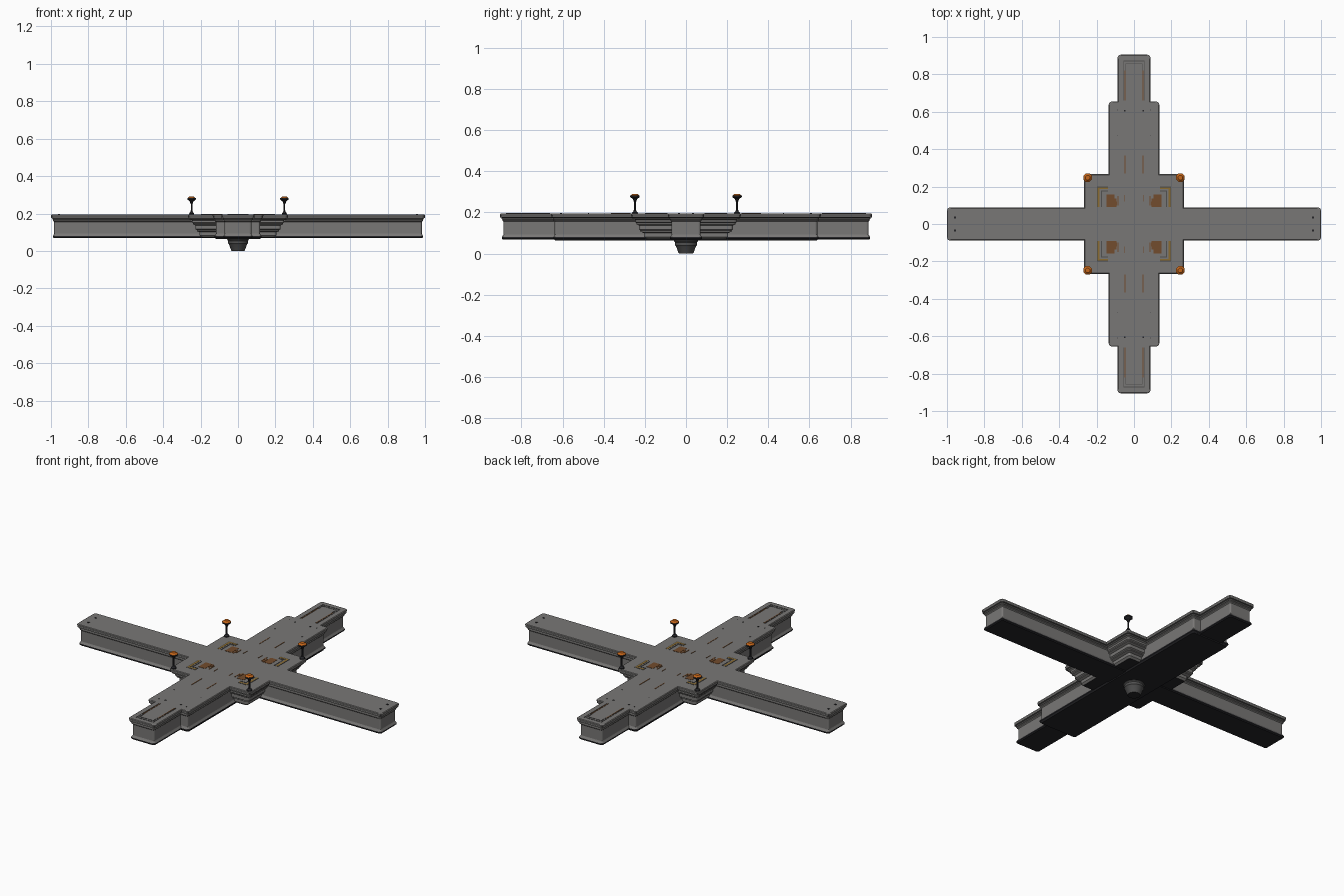
import bpy, bmesh, math
from mathutils import Vector

if "Cube" in bpy.data.objects:
    bpy.data.objects.remove(bpy.data.objects["Cube"])


def material(name, rgb):
    m = bpy.data.materials.new(name)
    m.diffuse_color = (*rgb, 1)
    m.use_nodes = True
    m.node_tree.nodes["Principled BSDF"].inputs["Base Color"].default_value = m.diffuse_color
    return m


GREY = material("stone grey", (0.19, 0.185, 0.18))
DARK = material("dark base", (0.018, 0.018, 0.021))
TRIM = material("trim grey", (0.08, 0.08, 0.08))
ORANGE = material("lamp orange", (0.55, 0.13, 0.01))
BROWN = material("rust brown", (0.17, 0.072, 0.026))
GOLD = material("dull gold", (0.26, 0.15, 0.03))


def finish(name, bm, mats, smooth=False):
    bmesh.ops.recalc_face_normals(bm, faces=bm.faces)
    me = bpy.data.meshes.new(name)
    bm.to_mesh(me)
    bm.free()
    for m in mats:
        me.materials.append(m)
    ob = bpy.data.objects.new(name, me)
    bpy.context.collection.objects.link(ob)
    if smooth:
        bpy.context.view_layer.objects.active = ob
        ob.select_set(True)
        bpy.ops.object.shade_smooth_by_angle(angle=math.radians(35))
        ob.select_set(False)
    return ob


def outline(steps, off, r):
    """Mirror a quarter staircase to a full loop and round its outer corners."""
    q = [Vector((x + off, y + off)) for x, y in steps]
    loop = q + [Vector((-p.x, p.y)) for p in reversed(q)]
    loop += [Vector((-p.x, -p.y)) for p in q] + [Vector((p.x, -p.y)) for p in reversed(q)]
    out = []
    for i, p in enumerate(loop):
        a = (loop[i - 1] - p).normalized()
        b = (loop[(i + 1) % len(loop)] - p).normalized()
        if a.x * b.y - a.y * b.x > 0:      # inner corner stays sharp
            out.append(p)
            continue
        c = p + (a + b) * r
        for k in range(4):
            t = k * math.pi / 6
            out.append(c - b * r * math.cos(t) - a * r * math.sin(t))
    return out


def loft(name, steps, profile, r, mats, mat_rule):
    """Stack offset outlines: profile is a list of (offset, height)."""
    bm = bmesh.new()
    rings = [[bm.verts.new((p.x, p.y, z)) for p in outline(steps, o, r)] for o, z in profile]
    for i in range(len(rings) - 1):
        lo, hi = rings[i], rings[i + 1]
        for k in range(len(lo)):
            n = (k + 1) % len(lo)
            f = bm.faces.new((lo[k], lo[n], hi[n], hi[k]))
            f.material_index = mat_rule((profile[i][1] + profile[i + 1][1]) / 2)
    bm.faces.new(rings[0][::-1]).material_index = mat_rule(profile[0][1])
    bm.faces.new(rings[-1]).material_index = mat_rule(profile[-1][1])
    return finish(name, bm, mats)


def lathe(name, profile, n, loc, mats, rule=lambda z: 0, smooth=False):
    bm = bmesh.new()
    rings = []
    for r, z in profile:
        rings.append([bm.verts.new((loc[0] + r * math.cos((k + .5) * math.tau / n),
                                    loc[1] + r * math.sin((k + .5) * math.tau / n), z))
                      for k in range(n)])
    for i in range(len(rings) - 1):
        for k in range(n):
            j = (k + 1) % n
            f = bm.faces.new((rings[i][k], rings[i][j], rings[i + 1][j], rings[i + 1][k]))
            f.material_index = rule((profile[i][1] + profile[i + 1][1]) / 2)
    bm.faces.new(rings[0][::-1]).material_index = rule(profile[0][1])
    bm.faces.new(rings[-1]).material_index = rule(profile[-1][1])
    return finish(name, bm, mats, smooth)


def plates(name, rects, mat, z=0.195, h=0.0015):
    """Thin rectangles (x0, x1, y0, y1) mirrored into all four quadrants."""
    bm = bmesh.new()
    for x0, x1, y0, y1 in rects:
        for sx in (1, -1):
            for sy in (1, -1):
                vs = bmesh.ops.create_cube(bm, size=1)["verts"]
                for v in vs:
                    v.co = (sx * ((x0 + x1) / 2 + v.co.x * (x1 - x0)),
                            sy * ((y0 + y1) / 2 + v.co.y * (y1 - y0)),
                            z + (v.co.z + .5) * h)
    return finish(name, bm, [mat])


ARM_X = [(1.0, .088), (.135, .088)]
ARM_Y = [(.135, .655), (.088, .655), (.088, .905)]
CORNER = [(.267, .088), (.267, .267), (.135, .267)]

# Deck slab with its central square
loft("deck", ARM_X[:1] + CORNER + ARM_Y,
     [(-.008, .168), (-.008, .174), (-.001, .177), (-.001, .184), (0, .186), (0, .192), (-.004, .195)],
     .016, [GREY, TRIM], lambda z: 1 if .1745 < z < .178 or .184 < z < .186 else 0)

# Walls under the arms: dark foot, plain wall, moulding
loft("walls", ARM_X + ARM_Y,
     [(-.015, .068), (-.010, .073), (-.010, .080), (-.015, .088), (-.017, .092), (-.017, .155),
      (-.012, .160), (-.012, .166), (-.008, .169)],
     .010, [GREY, DARK], lambda z: 1 if z < .077 else 0)

# Lower plate along the wide arm and at the crossing
loft("bottom_plate", [(.122, .64)], [(-.004, .063), (0, .069)], .01, [DARK], lambda z: 0)

# Stepped corbels filling the corners of the crossing
loft("corbels", [(.25, .25)],
     [(-.055, .072), (-.045, .082), (-.045, .100), (-.030, .106), (-.030, .112), (-.022, .117),
      (-.022, .136), (-.010, .142), (-.010, .148), (-.004, .153), (-.004, .164), (.005, .170)],
     .012, [GREY, DARK], lambda z: 1 if z < .075 else 0)

# Hanging boss below the crossing
lathe("boss", [(.034, 0), (.038, .006), (.048, .034), (.053, .040), (.053, .054), (.058, .060), (.058, .066)],
      24, (0, 0), [TRIM, DARK], lambda z: 1 if z < .003 else 0, True)

# Four lamp posts on the corners
for sx in (1, -1):
    for sy in (1, -1):
        at = (sx * .248, sy * .248)
        lathe("lamp_post", [(.015, .194), (.015, .200), (.008, .207), (.005, .215), (.005, .250),
                            (.010, .262), (.010, .266)], 8, at, [DARK])
        lathe("lamp_cap", [(.009, .264), (.025, .275), (.025, .282), (.021, .284), (.013, .291)],
              8, at, [DARK, ORANGE], lambda z: 1 if z > .282 else 0)

# Deck markings
plates("arm_end_frame", [(.053, .057, .66, .872), (0, .057, .870, .874),
                         (.043, .046, .82, .858), (0, .046, .856, .859)], TRIM)
plates("rust_lines", [(.046, .051, .66, .82), (.046, .051, .27, .365), (.047, .051, .12, .155),
                      (.082, .088, .10, .15), (.090, .094, .10, .12)], BROWN)
plates("rust_patches", [(.105, .148, .09, .158), (.094, .103, .09, .135)], BROWN)
plates("corner_brackets", [(.184, .195, .09, .196), (.14, .184, .186, .196)], GOLD)
plates("bracket_lines", [(.172, .176, .09, .178), (.14, .172, .174, .178),
                         (.195, .199, .09, .200), (.14, .195, .196, .200)], TRIM)
plates("bolts", [(.951, .963, .029, .040), (.046, .054, .602, .610), (.087, .092, .608, .613),
                 (.087, .092, .472, .477)], DARK)
